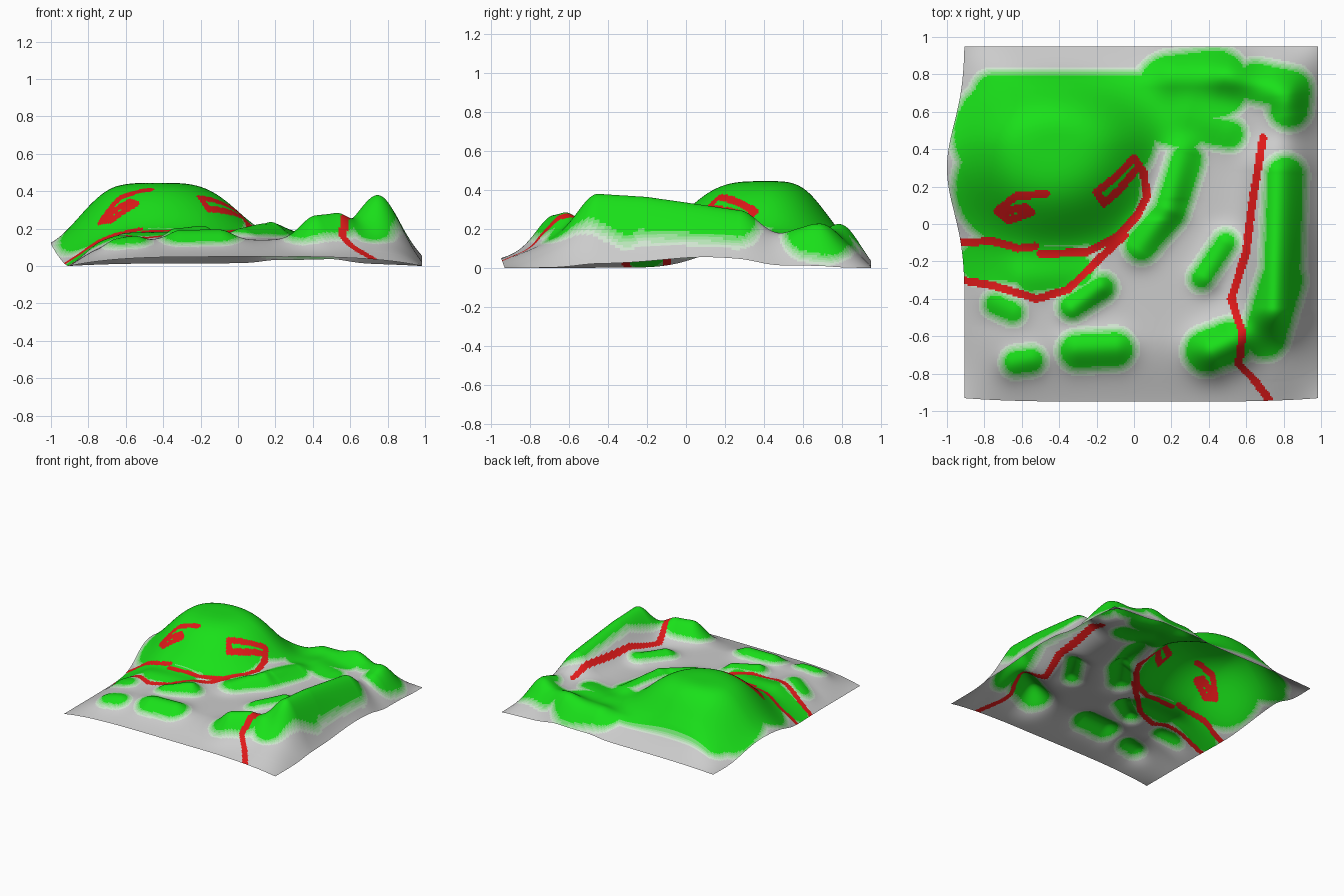
import bpy, bmesh, math

if "Cube" in bpy.data.objects:
    bpy.data.objects.remove(bpy.data.objects["Cube"])

N = 220  # grid resolution


def clamp(t):
    return max(0.0, min(1.0, t))


def gauss(t, c, w):
    return math.exp(-((t - c) / w) ** 2)


def seg_dist(x, y, s):
    ax, ay, bx, by = s[:4]
    dx, dy = bx - ax, by - ay
    l2 = dx * dx + dy * dy
    t = clamp(((x - ax) * dx + (y - ay) * dy) / l2) if l2 else 0.0
    return math.hypot(x - ax - t * dx, y - ay - t * dy)


# Ridges and knolls: segment ends, width, height at each end
RIDGES = [
    (.75, -.45, .76, -.2, .15, .24, .225), (.76, -.2, .78, .27, .15, .225, .16),
    (.42, -.68, .52, -.63, .12, .14, .14), (.38, -.28, .48, -.1, .08, .06, .06),
    (-.3, -.67, -.1, -.66, .10, .06, .06), (-.65, -.75, -.55, -.73, .08, .04, .04),
    (-.33, -.45, -.18, -.34, .07, .06, .06), (-.74, -.42, -.65, -.46, .08, .03, .03),
    (.03, -.13, .18, .08, .09, .06, .09), (.18, .08, .26, .38, .09, .09, .05),
    (.22, .82, .5, .82, .12, .06, .06), (.5, .8, .82, .68, .10, .04, .05),
    (.82, .68, .83, .58, .11, .05, .06), (.3, .58, .5, .52, .12, .03, .03),
    (-.6, -.28, -.25, -.26, .11, .035, .035),
]

# Grass patches: segment ends and radius
GRASS = [
    (-.65, .48, -.2, .48, .33), (-.64, .2, -.28, .2, .33), (-.83, -.2, -.35, -.22, .12),
    (-.55, -.28, -.3, -.25, .1), (-.75, .7, .1, .7, .12), (-.2, -.02, -.12, .02, .12),
    (.2, .72, .43, .75, .2), (.4, .5, .51, .48, .09), (.28, .5, .1, .55, .12),
    (.65, .76, .84, .72, .12), (.83, .62, .84, .7, .12), (.04, -.11, .19, .06, .10),
    (.19, .06, .28, .34, .10), (.7, -.6, .79, -.3, .13), (.79, -.3, .81, .26, .115),
    (.39, -.68, .52, -.63, .13), (.36, -.29, .49, -.1, .07), (-.3, -.68, -.1, -.67, .11),
    (-.63, -.74, -.55, -.73, .08), (-.33, -.44, -.17, -.34, .08), (-.74, -.43, -.65, -.47, .07),
]

# Painted trails
TRAILS = [
    [(-.92, -.1), (-.76, -.09), (-.62, -.13), (-.53, -.12)],
    [(-.5, -.16), (-.25, -.15), (-.08, -.06), (.02, .05), (.07, .15), (.05, .28), (0, .35),
     (-.1, .25), (-.2, .17), (-.16, .11), (-.08, .18), (.01, .29)],
    [(-.92, -.3), (-.75, -.33), (-.52, -.4), (-.35, -.35), (-.2, -.2), (-.05, -.06)],
    [(-.47, .16), (-.63, .15), (-.73, .07), (-.67, .02), (-.55, .06), (-.58, .09), (-.68, .07)],
    [(.69, .46), (.63, .1), (.6, -.15), (.52, -.4), (.58, -.58), (.56, -.75), (.64, -.83), (.73, -.95)],
]
TRAIL_SEGS = [a + b for t in TRAILS for a, b in zip(t, t[1:])]


def plan(u, v):
    """Unit square to the slightly bulging outline."""
    left = -.905 - .095 * gauss(v, .3, .33) * clamp((1 - u) / .35)
    x = left + u * (.985 - left)
    y = v + .0 if v > 0 else v * (1 - .02 * abs(2 * u - 1) ** 4)
    return x, y


def height(x, y, u, v):
    # Plateau easing down to the rim on every side
    dl, dr, df, db = u * 1.9, (1 - u) * 1.9, v + .95, .95 - v
    f = 1.0
    for d, w in ((dl, .34), (dr, .25), (df, .36), (db, .22)):
        f *= math.sin(math.pi / 2 * clamp(d / w))
    m = 1 - abs(2 * u - 1) ** 4
    rim = .01 + .05 * m * clamp(1 - df / .4) + .015 * m * clamp(1 - db / .4)
    rim += .085 * gauss(v, .3, .27) * clamp(1 - dl / .35)
    rim += .03 * gauss(v, .1, .3) * clamp(1 - dr / .35)
    z = rim * (1 - f) + .15 * f
    # Large hill, steeper at the back
    r = math.hypot((x + .43) / .43, (y - .42) / (.42 if y < .42 else .29))
    z += .305 * math.exp(-.69 * r ** 3.6) * clamp(.15 + db / .2)
    for s in RIDGES:
        d = seg_dist(x, y, s)
        if d < s[4] * 2.6:
            dx, dy = s[2] - s[0], s[3] - s[1]
            t = clamp(((x - s[0]) * dx + (y - s[1]) * dy) / (dx * dx + dy * dy))
            h = (s[5] * (1 - t) + s[6] * t) * math.exp(-(d / s[4]) ** 2)
            # neighbouring lengths of one ridge join without doubling up
            if s in (RIDGES[0], RIDGES[1]):
                h *= (y <= -.2) if s is RIDGES[0] else (y > -.2)
            elif s in (RIDGES[8], RIDGES[9]):
                h *= clamp(.5 + (.08 - y) / .12) if s is RIDGES[8] else clamp(.5 + (y - .08) / .12)
            z += h
    return z


# Terrain sheet
bm = bmesh.new()
grid = []
for j in range(N + 1):
    v = -.95 + 1.9 * j / N
    row = []
    for i in range(N + 1):
        u = i / N
        x, y = plan(u, v)
        row.append(bm.verts.new((x, y, height(x, y, u, v))))
    grid.append(row)
low = min(p.co.z for p in bm.verts)
for p in bm.verts:
    p.co.z -= low

# Colour faces: 0 grey, 1-5 grass fading in, 6 trail
STEPS = 5
for j in range(N):
    for i in range(N):
        f = bm.faces.new((grid[j][i], grid[j][i + 1], grid[j + 1][i + 1], grid[j + 1][i]))
        f.smooth = True
        c = f.calc_center_median()
        if min(seg_dist(c.x, c.y, s) for s in TRAIL_SEGS) < .021:
            f.material_index = STEPS + 1
        else:
            g = max(s[4] - seg_dist(c.x, c.y, s) for s in GRASS)
            f.material_index = round(STEPS * clamp(.5 + g / .055))

mesh = bpy.data.meshes.new("terrain")
bm.to_mesh(mesh)
bm.free()
terrain = bpy.data.objects.new("terrain", mesh)
bpy.context.collection.objects.link(terrain)

mesh.materials.append(None)
for k in range(1, STEPS + 1):
    t = k / STEPS
    mat = bpy.data.materials.new(f"grass_{k}")
    mat.diffuse_color = (.8 - .79 * t, .8 - .05 * t, .8 - .79 * t, 1)
    mat.use_nodes = True
    mat.node_tree.nodes["Principled BSDF"].inputs["Base Color"].default_value = mat.diffuse_color
    mesh.materials.append(mat)
red = bpy.data.materials.new("trail_red")
red.diffuse_color = (.75, .01, .01, 1)
red.use_nodes = True
red.node_tree.nodes["Principled BSDF"].inputs["Base Color"].default_value = red.diffuse_color
mesh.materials.append(red)
